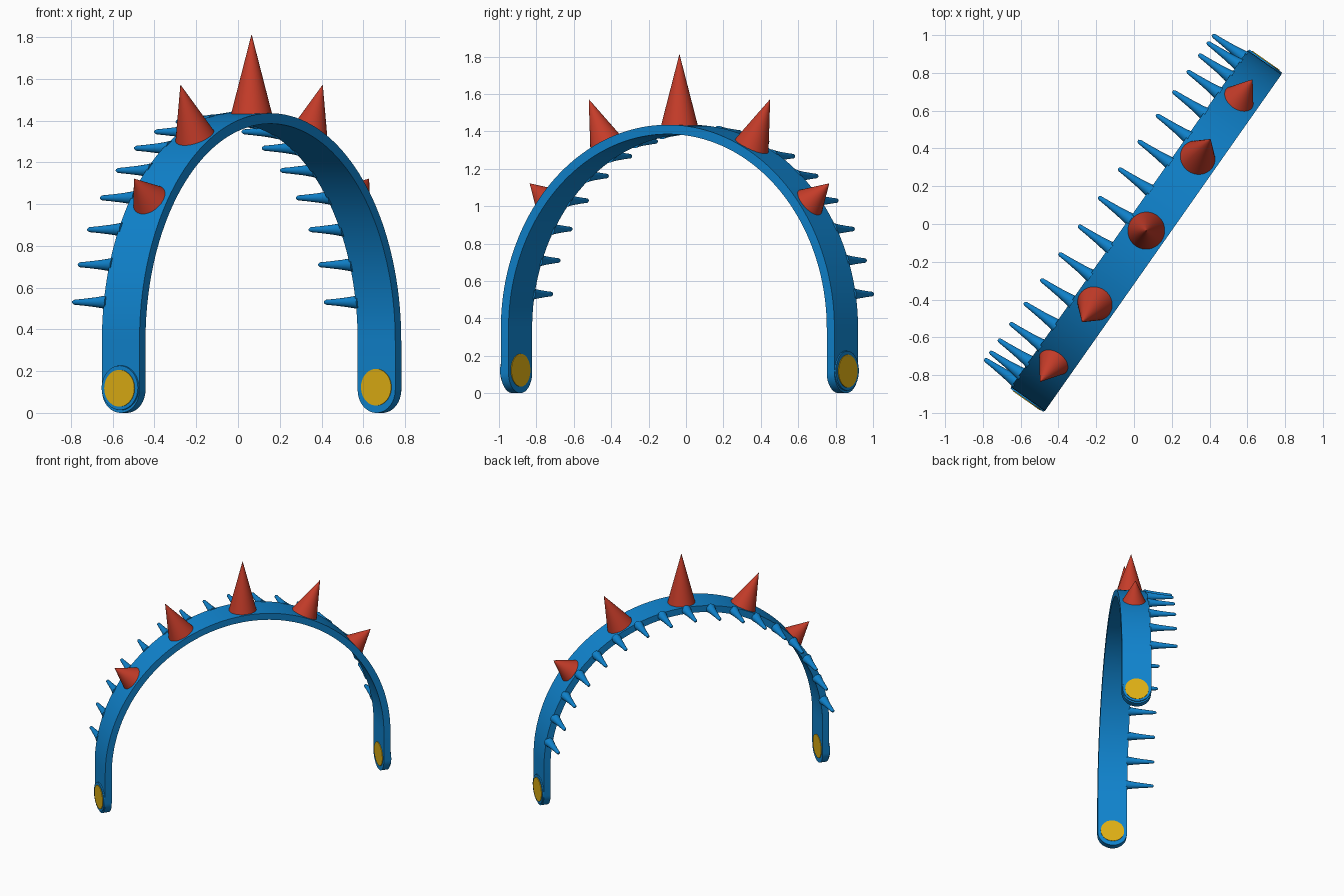
import bpy, bmesh
from math import sin, cos, pi, radians, sqrt
from mathutils import Matrix, Vector

cube = bpy.data.objects.get("Cube")
if cube:
    bpy.data.objects.remove(cube)

R_OUT, R_IN, HALF_W, CZ = 1.09, 1.04, 0.11, 0.345
R_MID = (R_OUT + R_IN) / 2
# Turn the whole headband about the vertical axis
PLACE = Matrix.Translation((0.065, -0.035, 0)) @ Matrix.Rotation(radians(54.9), 4, 'Z')


def material(name, rgb):
    m = bpy.data.materials.new(name)
    m.use_nodes = True
    color = (*rgb, 1)
    m.diffuse_color = color
    m.node_tree.nodes["Principled BSDF"].inputs["Base Color"].default_value = color
    return m


BLUE = material("band blue", (0.005, 0.23, 0.62))
RED = material("spike red", (0.56, 0.045, 0.022))
YELLOW = material("pad yellow", (0.73, 0.43, 0.007))


def finish(name, bm, mat):
    bmesh.ops.recalc_face_normals(bm, faces=bm.faces)
    me = bpy.data.meshes.new(name)
    bm.to_mesh(me)
    bm.free()
    me.materials.append(mat)
    me.shade_smooth()
    me.set_sharp_from_angle(angle=radians(35))
    ob = bpy.data.objects.new(name, me)
    ob.matrix_world = PLACE
    bpy.context.collection.objects.link(ob)
    return ob


def skin(bm, rings):
    """Bridge equal rings of points and cap both ends."""
    loops = [[bm.verts.new(p) for p in ring] for ring in rings]
    n = len(loops[0])
    for a, b in zip(loops, loops[1:]):
        for i in range(n):
            j = (i + 1) % n
            bm.faces.new((a[i], a[j], b[j], b[i]))
    bm.faces.new(loops[0])
    bm.faces.new(loops[-1])


def lathe(name, origin, axis, profile, mat, sides=32):
    """Round part with (distance along axis, radius) profile."""
    turn = Vector(axis).to_track_quat('Z', 'Y')
    bm = bmesh.new()
    skin(bm, [[Vector(origin) + turn @ Vector((r * cos(2 * pi * i / sides),
                                               r * sin(2 * pi * i / sides), d))
               for i in range(sides)] for d, r in profile])
    return finish(name, bm, mat)


def radial(angle):
    return Vector((sin(angle), 0, cos(angle)))


CENTER = Vector((0, 0, CZ))

# Band: straight legs with rounded ends joined by a half circle
leg = []
for i in range(13):
    a = pi / 2 * i / 12
    leg.append((HALF_W * (1 - cos(a)), max(HALF_W * sin(a), 0.002)))
stations = [(radial(-pi / 2), z, w) for z, w in leg]
stations += [(radial(-pi / 2 + pi * i / 80), CZ, HALF_W) for i in range(81)]
stations += [(radial(pi / 2), z, w) for z, w in reversed(leg)]
rings = []
for n, z, w in stations:
    c = Vector((0, 0, z))
    rings.append([c + n * r + Vector((0, y, 0))
                  for r, y in ((R_OUT, -w), (R_OUT, w), (R_IN, w), (R_IN, -w))])
band = bmesh.new()
skin(band, rings)
finish("band", band, BLUE)

# Large spikes on the crown: angle, radius, tip distance from arch centre
for angle, r, tip in ((0, 0.1, 1.465), (0.45, 0.098, 1.36), (0.9, 0.09, 1.248)):
    for side in ((1,) if angle == 0 else (-1, 1)):
        n = radial(angle * side)
        base = R_OUT - 0.01
        lathe("crown_spike", CENTER + n * base, n,
              [(0, r), (tip - base, 0.001)], RED, 48)

# Comb teeth along the back edge
for k in range(-8, 9):
    p = CENTER + radial(radians(10 * k)) * R_MID + Vector((0, HALF_W - 0.01, 0))
    lathe("comb_tooth", p, (0, 1, 0),
          [(0, 0.036), (0.03, 0.03), (0.08, 0.023), (0.15, 0.016),
           (0.2, 0.012), (0.21, 0.006)], BLUE, 16)

# Round bosses and yellow pads at both leg ends
for side in (-1, 1):
    lathe("end_boss", (side * (R_OUT - 0.005), 0, 0.12), (side, 0, 0),
          [(0, 0.108), (0.013, 0.106)], BLUE, 40)
    lathe("outer_pad", (side * (R_OUT + 0.006), 0, 0.118), (side, 0, 0),
          [(0, 0.088), (0.006, 0.088)], YELLOW, 40)
    lathe("inner_pad", (side * (R_IN + 0.004), 0, 0.123), (-side, 0, 0),
          [(0, 0.088), (0.008, 0.088)], YELLOW, 40)
